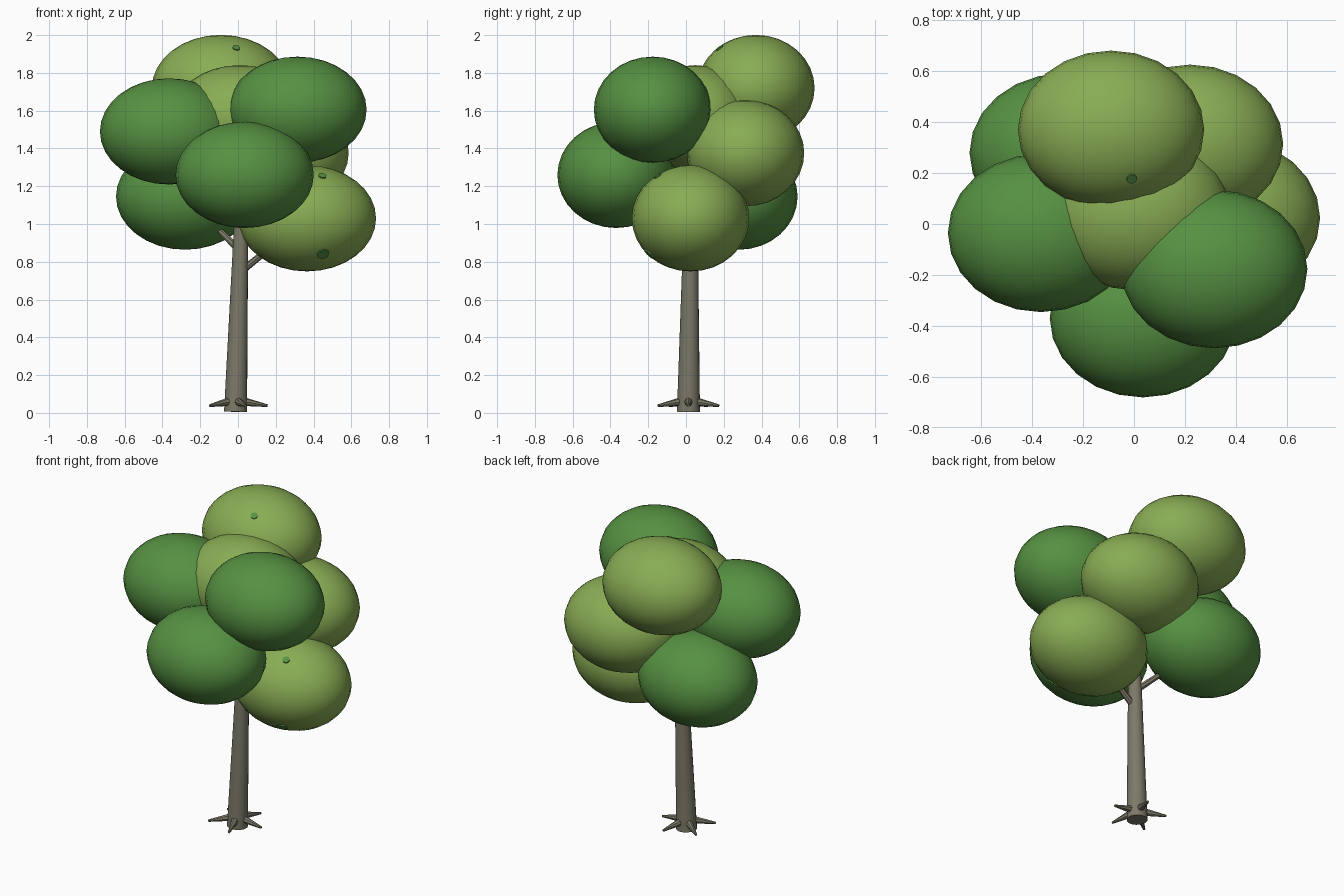
import bpy, math
from mathutils import Vector

if "Cube" in bpy.data.objects:
    bpy.data.objects.remove(bpy.data.objects["Cube"])


def material(name, rgb):
    lin = [((c / 255 + 0.055) / 1.055) ** 2.4 for c in rgb]
    m = bpy.data.materials.new(name)
    m.diffuse_color = (*lin, 1)
    m.use_nodes = True
    m.node_tree.nodes["Principled BSDF"].inputs["Base Color"].default_value = m.diffuse_color
    return m


DARK = material("dark_green", (86, 145, 66))
LIGHT = material("light_green", (137, 173, 84))
BARK = material("bark", (124, 121, 104))


def finish(name, mat):
    ob = bpy.context.object
    ob.name = name
    ob.data.materials.append(mat)
    bpy.ops.object.shade_smooth_by_angle(angle=math.radians(40))
    return ob


def taper(name, a, b, r1, r2, sides=12):
    a, b = Vector(a), Vector(b)
    d = b - a
    bpy.ops.mesh.primitive_cone_add(vertices=sides, radius1=r1, radius2=r2, depth=d.length,
                                    location=(a + b) / 2,
                                    rotation=d.to_track_quat('Z', 'Y').to_euler())
    return finish(name, BARK)


# Leaning trunk
BASE, TOP = Vector((-0.013, 0.013, 0.006)), Vector((0.03, 0.03, 1.45))
taper("trunk", BASE, TOP, 0.061, 0.027, 20)

# Leaf clumps: position and colour
RAD = Vector((0.366, 0.311, 0.281))
clumps = [
    ((-0.09, 0.37, 1.72), LIGHT),
    ((0.315, -0.177, 1.605), DARK),
    ((-0.365, -0.035, 1.49), DARK),
    ((0.035, -0.37, 1.26), DARK),
    ((0.365, 0.024, 1.03), LIGHT),
    ((-0.28, 0.28, 1.145), DARK),
    ((0.22, 0.315, 1.375), LIGHT),
    ((0.01, 0.05, 1.56), LIGHT),
]
for i, (pos, mat) in enumerate(clumps):
    bpy.ops.mesh.primitive_uv_sphere_add(segments=24, ring_count=16, radius=1, location=pos)
    bpy.context.object.scale = RAD
    finish(f"leaf_clump_{i + 1}", mat)
    # Branch from the trunk into each outer clump
    if i < 7:
        z = min(pos[2] - 0.29, 1.38)
        start = BASE.lerp(TOP, z / 1.45)
        taper(f"branch_{i + 1}", start, start.lerp(Vector(pos), 0.9), 0.02, 0.013, 8)

# Roots around the foot
for i in range(5):
    a = math.tau * i / 5
    d = Vector((math.cos(a), math.sin(a), 0))
    foot = Vector((BASE.x, BASE.y, 0))
    taper(f"root_{i + 1}", foot + d * 0.035 + Vector((0, 0, 0.061)),
          foot + d * 0.17 + Vector((0, 0, 0.038)), 0.024, 0.007, 8)

# Small dark leaf spots lying on the light clumps
for i, (c, off, r) in enumerate([(0, (0.08, -0.19, 0.21), 0.021),
                                 (4, (0.08, -0.17, 0.22), 0.022),
                                 (4, (0.085, -0.22, -0.19), 0.034)]):
    o = Vector(off)
    o /= Vector([o[k] / RAD[k] for k in range(3)]).length
    n = Vector([o[k] / RAD[k] ** 2 for k in range(3)]).normalized()
    bpy.ops.mesh.primitive_cylinder_add(vertices=8, radius=r, depth=0.008,
                                        location=Vector(clumps[c][0]) + o,
                                        rotation=n.to_track_quat('Z', 'Y').to_euler())
    finish(f"leaf_spot_{i + 1}", DARK)
